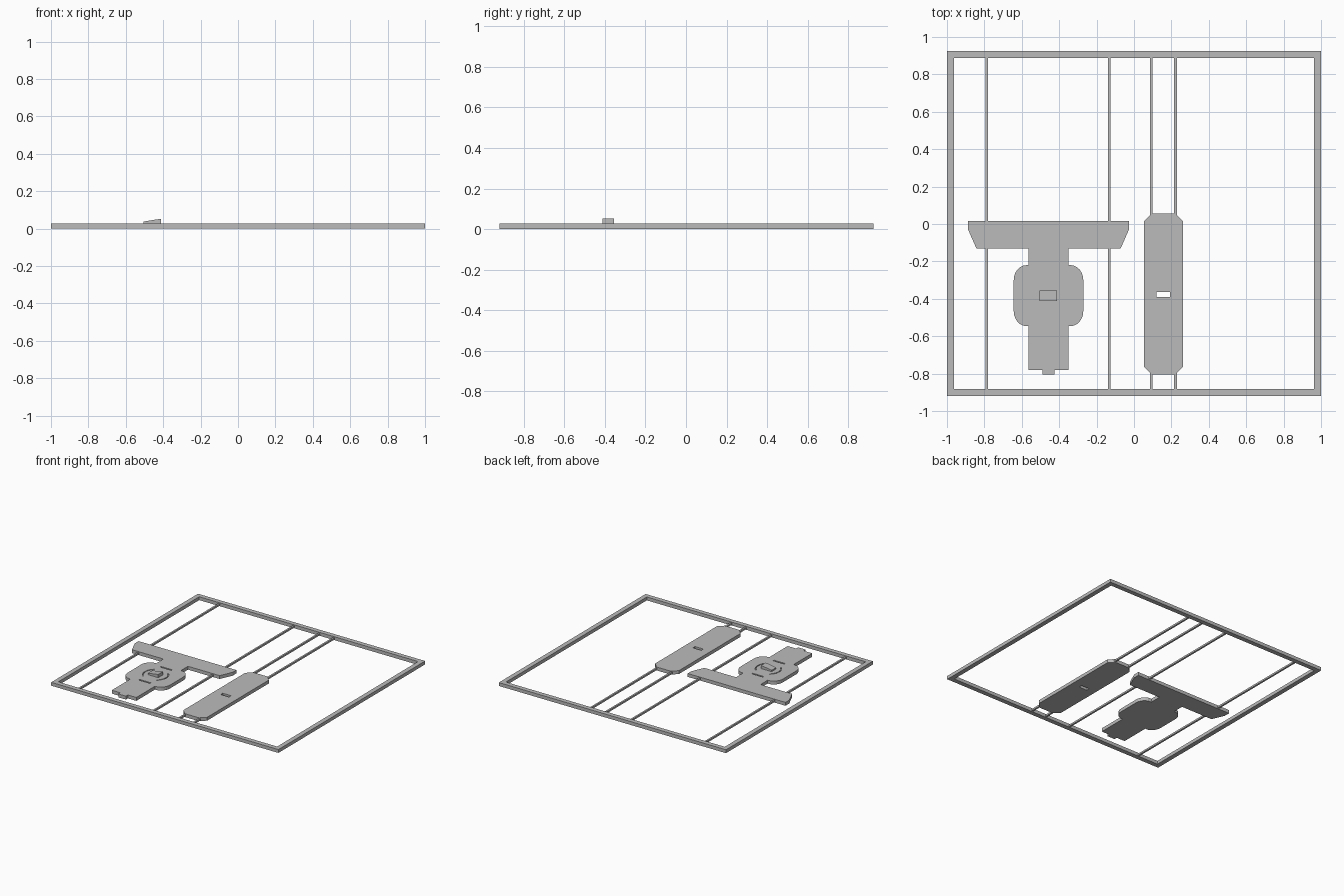
import bpy, bmesh, math

if "Cube" in bpy.data.objects:
    bpy.data.objects.remove(bpy.data.objects["Cube"], do_unlink=True)

grey = bpy.data.materials.new("plain grey")
grey.use_nodes = True
grey.diffuse_color = (0.5, 0.5, 0.5, 1)
grey.node_tree.nodes["Principled BSDF"].inputs["Base Color"].default_value = (0.5, 0.5, 0.5, 1)

H = 0.027    # thickness of frame and plates
CX = -0.457  # centre line of the stem plate
CY = -0.383  # centre of its rounded body


def rect(x0, x1, y0, y1):
    return [(x0, y0), (x1, y0), (x1, y1), (x0, y1)]


def prism(name, outlines, z0, z1):
    """Extruded flat outline; further outlines inside the first become holes."""
    curve = bpy.data.curves.new(name, "CURVE")
    curve.dimensions = "2D"
    curve.fill_mode = "BOTH"
    curve.extrude = (z1 - z0) / 2
    for pts in outlines:
        spline = curve.splines.new("POLY")
        spline.points.add(len(pts) - 1)
        for p, (x, y) in zip(spline.points, pts):
            p.co = (x, y, 0, 1)
        spline.use_cyclic_u = True
    temp = bpy.data.objects.new(name, curve)
    bpy.context.collection.objects.link(temp)
    deps = bpy.context.evaluated_depsgraph_get()
    mesh = bpy.data.meshes.new_from_object(temp.evaluated_get(deps))
    bpy.data.objects.remove(temp, do_unlink=True)
    # weld caps to walls and move to height
    bm = bmesh.new()
    bm.from_mesh(mesh)
    bmesh.ops.remove_doubles(bm, verts=bm.verts, dist=1e-5)
    bmesh.ops.translate(bm, verts=bm.verts, vec=(0, 0, (z0 + z1) / 2))
    bmesh.ops.recalc_face_normals(bm, faces=bm.faces)
    for f in bm.faces:
        f.smooth = False
    bm.to_mesh(mesh)
    bm.free()
    mesh.materials.clear()
    mesh.materials.append(grey)
    obj = bpy.data.objects.new(name, mesh)
    bpy.context.collection.objects.link(obj)
    return obj


# Outer frame
prism("frame", [rect(-1, 1, -0.92, 0.925), rect(-0.963, 0.963, -0.883, 0.888)], 0, H)

# Thin rails, broken where the plates sit
for i, (x, front, back) in enumerate([(-0.787, -0.13, 0.015), (-0.132, -0.13, 0.015),
                                      (0.093, -0.78, 0.03), (0.222, -0.78, 0.03)]):
    prism(f"rail_front_{i}", [rect(x - 0.007, x + 0.007, -0.884, front)], 0.006, 0.02)
    prism(f"rail_back_{i}", [rect(x - 0.007, x + 0.007, back, 0.889)], 0.006, 0.02)

# Long paddle with cut corners and a slot through it
c = 0.042
paddle = [(0.053 + c, -0.805), (0.263 - c, -0.805), (0.263, -0.805 + c), (0.263, 0.055 - c),
          (0.263 - c, 0.055), (0.053 + c, 0.055), (0.053, 0.055 - c), (0.053, -0.805 + c)]
prism("paddle", [paddle, rect(0.12, 0.193, -0.39, -0.363)], 0, H)

# Stem plate: half outline from front tab to back bar, mirrored
half = [(0.033, -0.805), (0.033, -0.78), (0.108, -0.78), (0.108, -0.546)]
for side in (-1, 1):
    arc = [(0.118 + 0.068 * math.cos(a), CY + side * (0.083 + 0.08 * math.sin(a)))
           for a in [math.pi / 2 * k / 6 for k in range(7)]]
    half += arc[::-1] if side < 0 else arc
half += [(0.108, -0.22), (0.108, -0.13), (0.386, -0.13), (0.43, -0.03), (0.43, 0.017)]
outline = [(CX + x, y) for x, y in half] + [(CX - x, y) for x, y in reversed(half)]
plate = prism("stem_plate", [outline], 0, H)


# Shallow grooves around the button
def arc_band(start, end, r0, r1):
    angles = [math.radians(start + (end - start) * k / 10) for k in range(11)]
    return ([(CX + r0 * math.cos(a), CY + r0 * math.sin(a)) for a in angles]
            + [(CX + r1 * math.cos(a), CY + r1 * math.sin(a)) for a in reversed(angles)])


bands = [rect(CX - 0.05, CX + 0.05, y - 0.006, y + 0.006) for y in (-0.25, -0.52)]
bands += [arc_band(s - 50, s + 50, 0.088, 0.096) for s in (0, 180)]
cutter = prism("groove_cutter", bands, H - 0.008, H + 0.01)
cutter.hide_render = True
mod = plate.modifiers.new("grooves", "BOOLEAN")
mod.operation = "DIFFERENCE"
mod.solver = "EXACT"
mod.object = cutter
bpy.context.view_layer.update()
cut = bpy.data.meshes.new_from_object(plate.evaluated_get(bpy.context.evaluated_depsgraph_get()))
plate.modifiers.clear()
plate.data = cut
bpy.data.objects.remove(cutter, do_unlink=True)

# Sloping button, rising towards +x
button = prism("button", [rect(-0.505, -0.413, -0.413, -0.355)], H - 0.002, 0.053)
for v in button.data.vertices:
    if v.co.z > 0.04 and v.co.x < CX:
        v.co.z = 0.038
